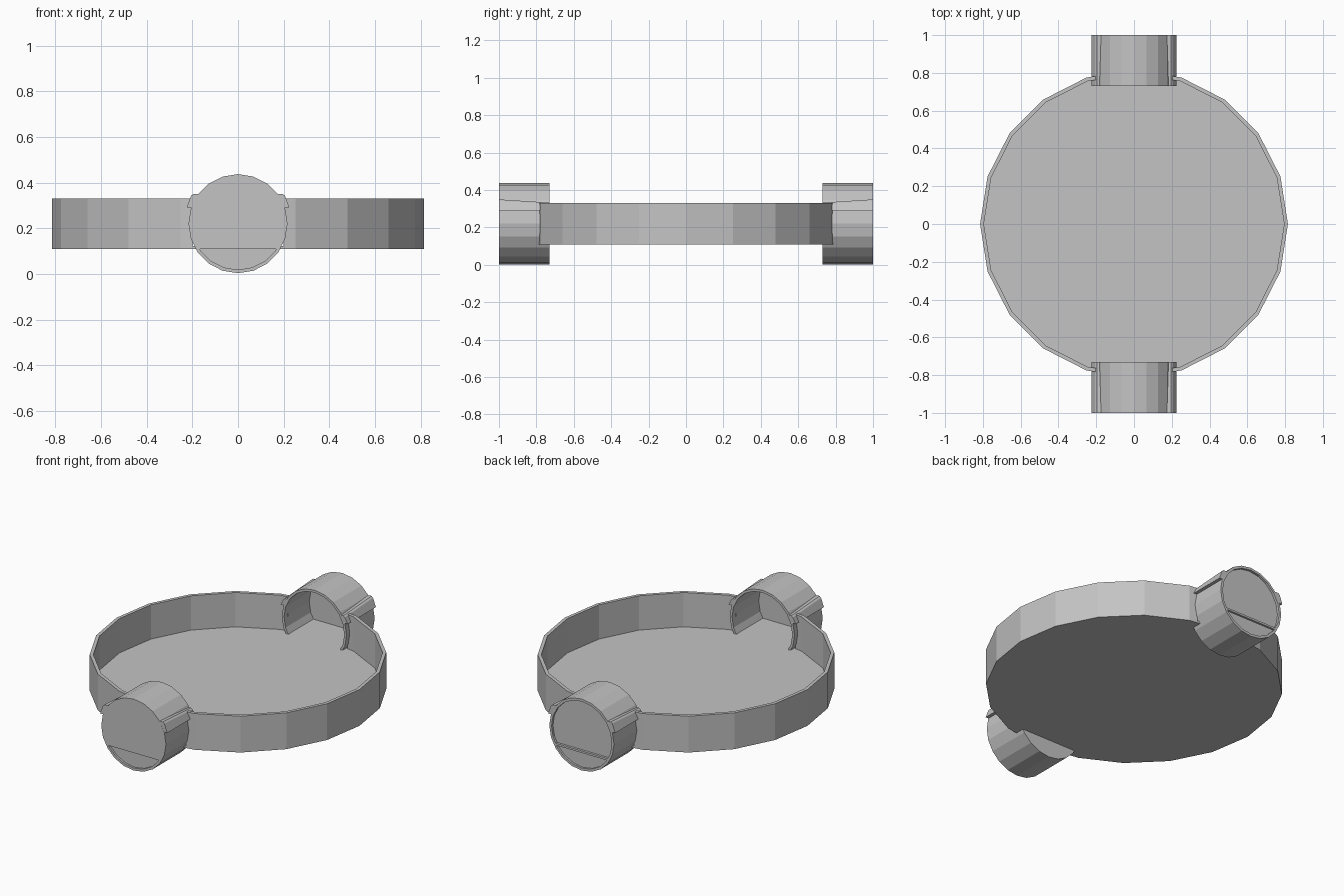
import bpy, bmesh, math

if "Cube" in bpy.data.objects:
    bpy.data.objects.remove(bpy.data.objects["Cube"], do_unlink=True)

grey = bpy.data.materials.new("plain grey")
grey.use_nodes = True
colour = (0.55, 0.55, 0.55, 1)
grey.diffuse_color = colour
grey.node_tree.nodes["Principled BSDF"].inputs["Base Color"].default_value = colour

SIDES = 20
STEP = 2 * math.pi / SIDES
DISH_R, DISH_IN = 0.815, 0.795
BASE, FLOOR, RIM = 0.11, 0.122, 0.33
PIPE_R, PIPE_IN, PIPE_Z = 0.217, 0.202, 0.22
INNER_Y, OUTER_Y = 0.73, 1.0


def finish(name, bm):
    bmesh.ops.recalc_face_normals(bm, faces=bm.faces)
    mesh = bpy.data.meshes.new(name)
    bm.to_mesh(mesh)
    bm.free()
    mesh.materials.append(grey)
    obj = bpy.data.objects.new(name, mesh)
    bpy.context.collection.objects.link(obj)
    return obj


def place(p, h, axis):
    return (p[0], p[1], h) if axis == "z" else (p[0], h, p[1])


def prism(name, outline, lo, hi, axis):
    """Extrude a closed outline along an axis."""
    bm = bmesh.new()
    a = [bm.verts.new(place(p, lo, axis)) for p in outline]
    b = [bm.verts.new(place(p, hi, axis)) for p in outline]
    bm.faces.new(a)
    bm.faces.new(b)
    n = len(a)
    for i in range(n):
        j = (i + 1) % n
        bm.faces.new((a[i], a[j], b[j], b[i]))
    return finish(name, bm)


def band(name, outer, inner, lo, hi, axis, closed):
    """Extrude the strip between two matching outlines."""
    bm = bmesh.new()
    rows = [[bm.verts.new(place(p, h, axis)) for p in line]
            for line, h in ((outer, lo), (outer, hi), (inner, hi), (inner, lo))]
    n = len(outer)
    for i in range(n if closed else n - 1):
        j = (i + 1) % n
        for k in range(4):
            r, s = rows[k], rows[(k + 1) % 4]
            bm.faces.new((r[i], r[j], s[j], s[i]))
    if not closed:
        for i in (0, -1):
            bm.faces.new([r[i] for r in rows])
    return finish(name, bm)


def circle(r, cz=0.0):
    return [(r * math.cos(i * STEP), cz + r * math.sin(i * STEP)) for i in range(SIDES)]


def clip(outline, z, keep_above):
    """Cut an outline with a level line."""
    out = []
    for p, q in zip(outline, outline[1:] + outline[:1]):
        if (p[1] > z) == keep_above:
            out.append(p)
        if (p[1] > z) != (q[1] > z):
            t = (z - p[1]) / (q[1] - p[1])
            out.append((p[0] + t * (q[0] - p[0]), z))
    return out


def wall_line(r, cut=0.2):
    """Half of the rim, ending where it meets the pipes."""
    pts = [(r * math.cos(i * STEP), r * math.sin(i * STEP)) for i in range(-4, 5)]
    x, y = pts[-1]
    end = r + (y - r) * cut / x
    return [(cut, -end)] + pts + [(cut, end)]


# Dish floor and its two rim halves
prism("dish_floor", circle(DISH_R), BASE, FLOOR, "z")
for side, label in ((1, "left"), (-1, "right")):
    outer, inner = ([(side * x, y) for x, y in wall_line(r)] for r in (DISH_R, DISH_IN))
    band(label + "_rim", outer, inner, BASE, RIM, "z", False)

# Pipe stubs at the front and back
bore = circle(PIPE_IN, PIPE_Z)
full = circle(PIPE_R, PIPE_Z)
for d, label, recess in ((-1, "front", 0.0), (1, "back", 0.014)):
    band(label + "_pipe", full, bore, d * INNER_Y, d * OUTER_Y, "y", True)
    # Floor shelf inside the pipe
    shelf = clip(clip(bore, FLOOR, False), BASE, True)
    prism(label + "_shelf", shelf, d * (INNER_Y + 0.04), d * OUTER_Y, "y")
    # End plates above and below the shelf
    face = OUTER_Y - recess
    upper = clip(full if recess == 0 else bore, FLOOR, True)
    prism(label + "_upper_plate", upper, d * (face - 0.015), d * (face + (0.0005 if recess == 0 else 0)), "y")
    lower = clip(bore, BASE, False)
    prism(label + "_lower_plate", lower, d * 0.975, d * 0.988, "y")
    prism(label + "_inner_plate", clip(full, BASE, False),
          d * (INNER_Y - 0.0005), d * (INNER_Y + 0.015), "y")
    # Tapered side fins
    for side, hand in ((1, "left"), (-1, "right")):
        profile = [(0.195, 0.29), (0.225, 0.29), (0.206, 0.342), (0.196, 0.35), (0.175, 0.35)]
        fin = prism(label + "_" + hand + "_fin", [(side * x, z) for x, z in profile],
                    d * INNER_Y, d * OUTER_Y, "y")
        for v in fin.data.vertices:
            if abs(v.co.y) < 0.8 and v.co.z > 0.3:
                v.co.z -= 0.017
